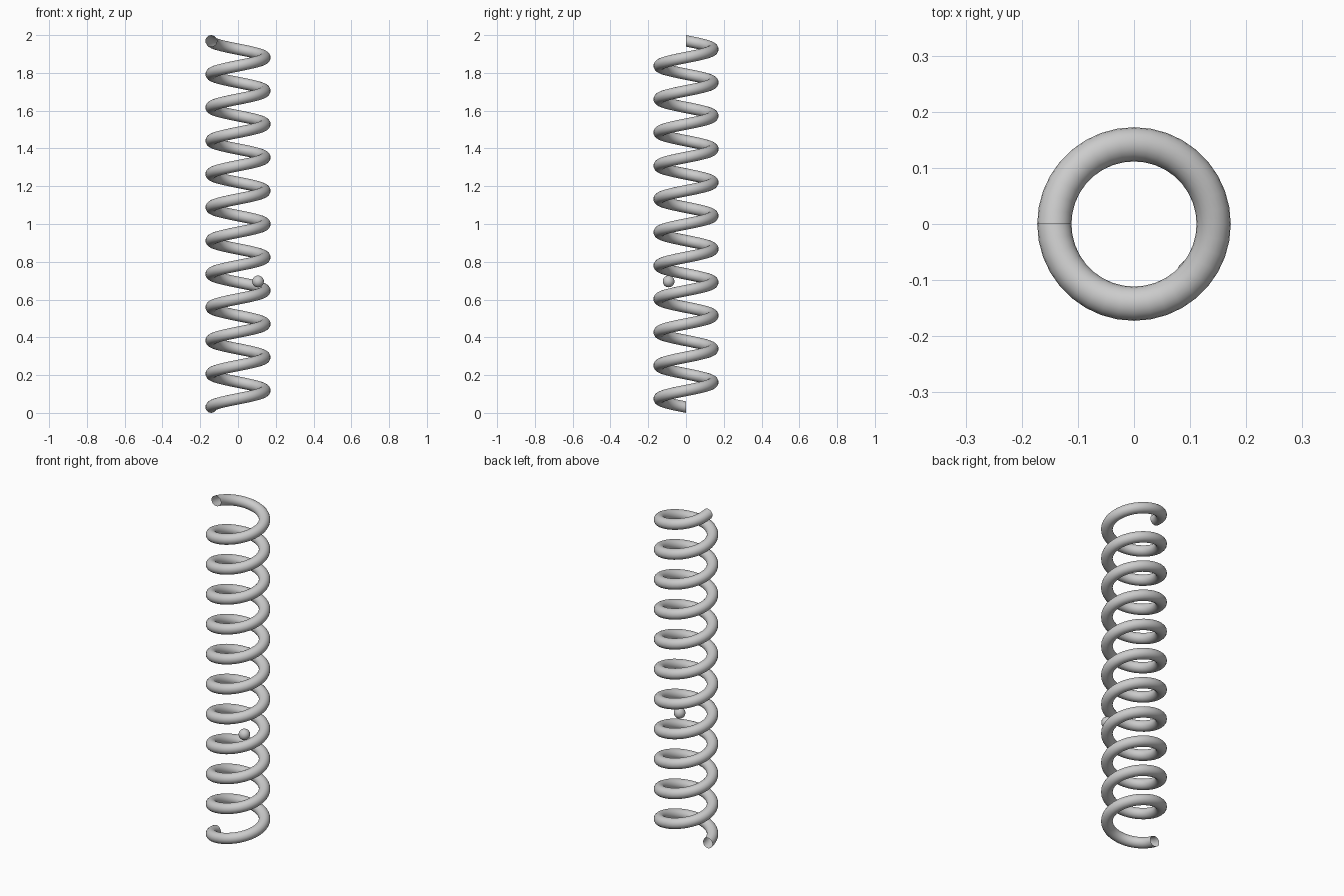
import bpy, bmesh
from math import sin, cos, pi, tau

if "Cube" in bpy.data.objects:
    bpy.data.objects.remove(bpy.data.objects["Cube"])

COIL_R, WIRE_R = 0.142, 0.0305
TURNS, STEPS, SIDES = 11, 36, 20
Z0, Z1 = WIRE_R, 2 - WIRE_R

grey = bpy.data.materials.new("steel_grey")
grey.diffuse_color = (0.6, 0.6, 0.6, 1)
grey.use_nodes = True
grey.node_tree.nodes["Principled BSDF"].inputs["Base Color"].default_value = grey.diffuse_color


def add_object(name, bm):
    mesh = bpy.data.meshes.new(name)
    bm.to_mesh(mesh)
    bm.free()
    mesh.materials.append(grey)
    for p in mesh.polygons:
        p.use_smooth = True
    obj = bpy.data.objects.new(name, mesh)
    bpy.context.collection.objects.link(obj)
    return obj


# coil spring: upright circle swept up a helix, ends left open
bm = bmesh.new()
rings = []
n = TURNS * STEPS
for i in range(n + 1):
    t = pi + tau * i / STEPS
    z = Z0 + (Z1 - Z0) * i / n
    ring = []
    for j in range(SIDES):
        a = tau * j / SIDES
        rad = COIL_R + WIRE_R * cos(a)
        ring.append(bm.verts.new((rad * cos(t), rad * sin(t), z + WIRE_R * sin(a))))
    rings.append(ring)
for lo, hi in zip(rings, rings[1:]):
    for j in range(SIDES):
        k = (j + 1) % SIDES
        bm.faces.new((lo[j], hi[j], hi[k], lo[k]))
add_object("coil_spring", bm)

# small ball between two turns of the coil
bm = bmesh.new()
bmesh.ops.create_uvsphere(bm, u_segments=32, v_segments=16, radius=0.031)
ball = add_object("ball", bm)
ball.location = (0.106, -0.092, 0.696)
